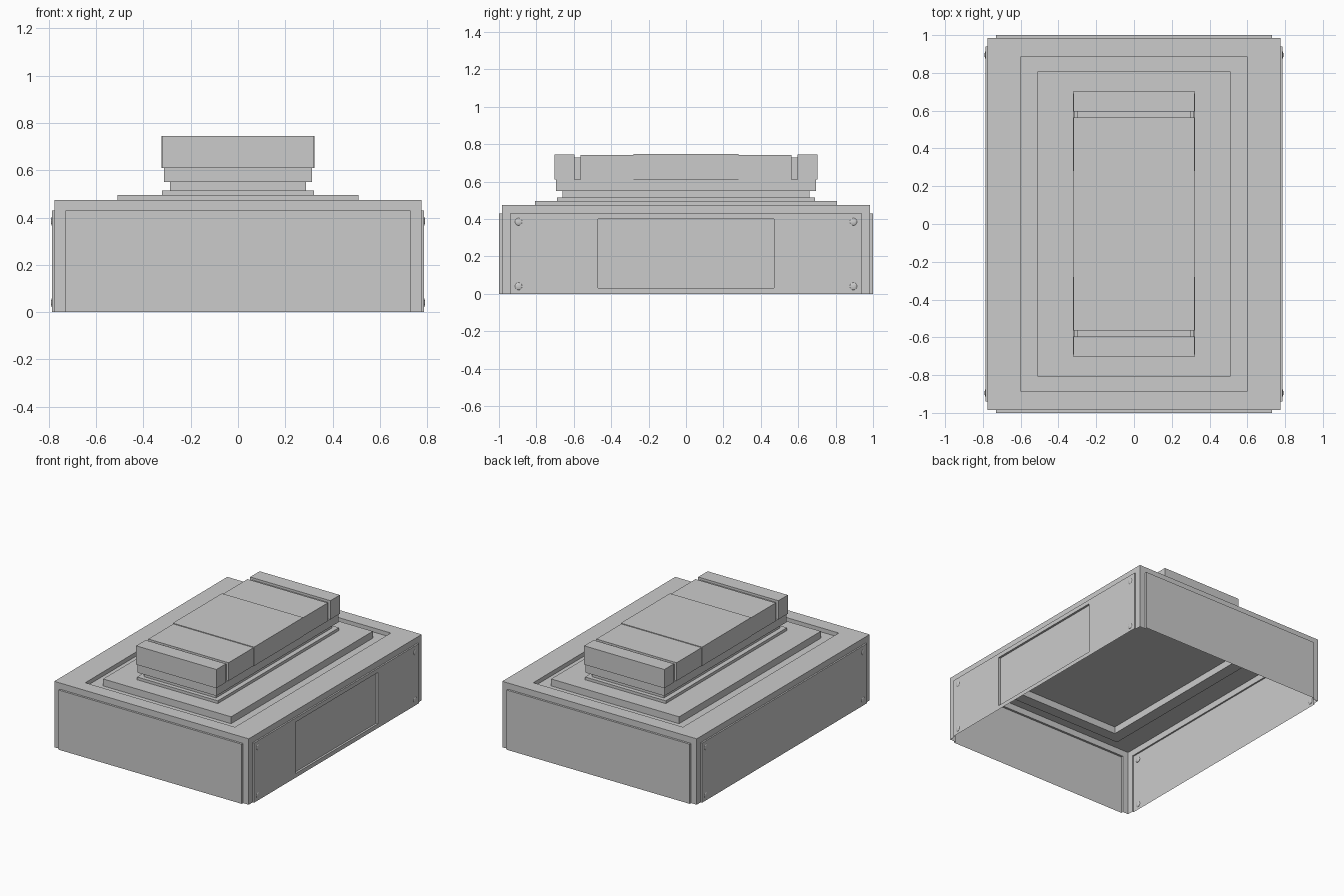
import bpy, bmesh

if "Cube" in bpy.data.objects:
    bpy.data.objects.remove(bpy.data.objects["Cube"])

H = 0.475  # height of the base walls


def finish(name, bm, recalc=True):
    bmesh.ops.remove_doubles(bm, verts=bm.verts, dist=1e-5)
    if recalc:
        bmesh.ops.recalc_face_normals(bm, faces=bm.faces)
    me = bpy.data.meshes.new(name)
    bm.to_mesh(me)
    bm.free()
    ob = bpy.data.objects.new(name, me)
    bpy.context.collection.objects.link(ob)
    return ob


def box(name, x, y0, y1, z0, z1):
    """Block centred on x, half width x."""
    bm = bmesh.new()
    bmesh.ops.create_cube(bm, size=1)
    for v in bm.verts:
        v.co.x *= 2 * x
        v.co.y = y0 if v.co.y < 0 else y1
        v.co.z = z0 if v.co.z < 0 else z1
    return finish(name, bm)


def bridge(bm, a, b, closed=True):
    """Quads between two point loops."""
    n = len(a)
    for i in range(n if closed else n - 1):
        j = (i + 1) % n
        bm.faces.new([bm.verts.new(p) for p in (a[i], a[j], b[j], b[i])])


def wall(bm, place, outer, inner, out, window=None):
    """Open-bottomed wall with a raised panel, and optionally a recessed window."""
    def arch(w, h, d):
        return [place(u, v, d) for u, v in ((-w, 0), (-w, h), (w, h), (w, 0))]
    a, b, c = arch(outer, H, 0), arch(inner, 0.43, 0), arch(inner, 0.43, out)
    bridge(bm, a, b, False)
    bridge(bm, b, c, False)
    if window:
        w, z0, z1, depth = window
        rect = [[place(u, v, d) for u, v in ((-w, z0), (-w, z1), (w, z1), (w, z0))]
                for d in (out, out - depth)]
        bridge(bm, c, rect[0])
        bridge(bm, rect[0], rect[1])
        c = rect[1]
    bm.faces.new([bm.verts.new(p) for p in c])


# Hollow base: four panelled walls and a stepped top, open underneath
bm = bmesh.new()
for s in (-1, 1):
    wall(bm, lambda u, v, d: (s * (0.775 + d), u, v), 0.985, 0.94, 0.011,
         (0.47, 0.03, 0.40, 0.015) if s > 0 else None)
    wall(bm, lambda u, v, d: (u, s * (0.985 + d), v), 0.775, 0.73, 0.015)
rings = [[(-x, -y, z), (x, -y, z), (x, y, z), (-x, y, z)] for x, y, z in (
    (0.775, 0.985, H), (0.597, 0.887, H), (0.597, 0.887, 0.445),
    (0.51, 0.807, 0.445), (0.51, 0.807, 0.495))]
for a, b in zip(rings, rings[1:]):
    bridge(bm, a, b)
bm.faces.new([bm.verts.new(p) for p in rings[-1]])
finish("base_shell", bm)

# Screw heads on the two long walls
for s, side in ((-1, "left"), (1, "right")):
    bm = bmesh.new()
    for y in (-0.895, 0.895):
        for z in (0.04, 0.385):
            new = bmesh.ops.create_uvsphere(bm, u_segments=12, v_segments=8, radius=0.02)["verts"]
            for v in new:
                v.co.x *= 0.3
                v.co += type(v.co)((s * 0.785, y, z))
    finish(side + "_screws", bm)

# Neck between base and lid
box("neck_plate", 0.322, -0.69, 0.69, 0.495, 0.515)
box("neck", 0.287, -0.66, 0.66, 0.515, 0.55)

# Lid: lower tray, grooved core, end caps and middle covers
box("lid_tray", 0.314, -0.695, 0.695, 0.55, 0.61)
box("lid_core", 0.302, -0.61, 0.61, 0.60, 0.728)
for s, end in ((-1, "front"), (1, "back")):
    box(end + "_lid_cap", 0.32, *sorted((s * 0.595, s * 0.703)), 0.61, 0.745)
    box(end + "_lid_cover", 0.32, *sorted((s * 0.28, s * 0.565)), 0.61, 0.741)
box("middle_lid_cover", 0.324, -0.28, 0.28, 0.61, 0.746)
